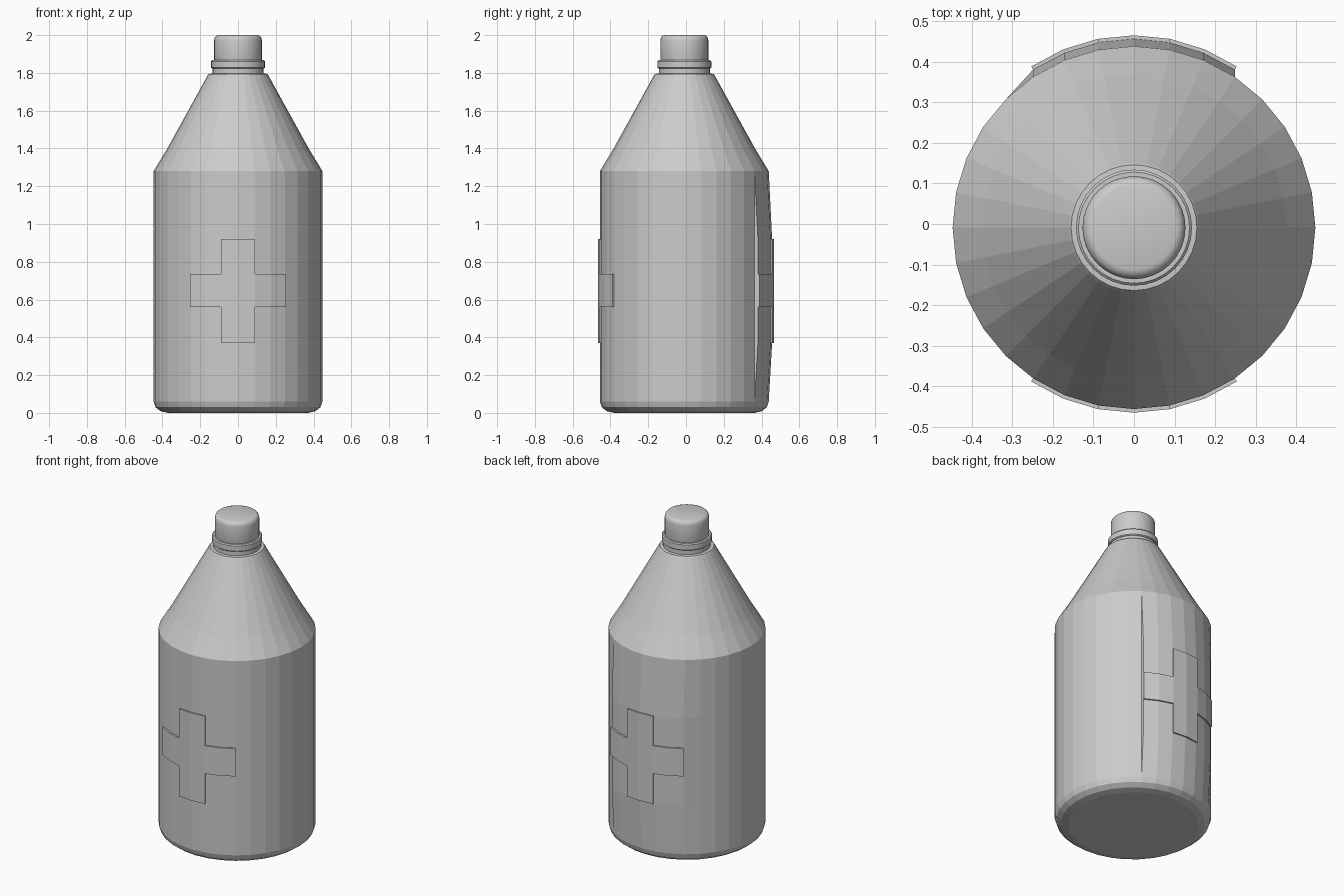
import bpy, bmesh, math

if "Cube" in bpy.data.objects:
    bpy.data.objects.remove(bpy.data.objects["Cube"])

N = 32          # sides
CY = -0.009     # axis offset in y
STEP = 0.009    # cross relief
PUSH = 0.018    # bulge of the back panel


def finish(bm, name):
    bmesh.ops.recalc_face_normals(bm, faces=bm.faces)
    me = bpy.data.meshes.new(name)
    bm.to_mesh(me)
    bm.free()
    ob = bpy.data.objects.new(name, me)
    bpy.context.collection.objects.link(ob)
    return ob


def lathe(name, profile, smooth=False):
    bm = bmesh.new()
    rings = []
    for r, z in profile:
        rings.append([bm.verts.new((r * math.cos(2 * math.pi * i / N),
                                    CY + r * math.sin(2 * math.pi * i / N), z)) for i in range(N)])
    for a, b in zip(rings, rings[1:]):
        for i in range(N):
            j = (i + 1) % N
            bm.faces.new((a[i], a[j], b[j], b[i]))
    bm.faces.new(rings[0])
    bm.faces.new(rings[-1])
    ob = finish(bm, name)
    if smooth:
        bpy.context.view_layer.objects.active = ob
        ob.select_set(True)
        bpy.ops.object.shade_smooth_by_angle(angle=math.radians(35))
        ob.select_set(False)
    return ob


# Bottle body: lathed grid with a bulged back panel and raised crosses
R = 0.447
profile = [(0.37, 0), (0.41, 0.009), (0.437, 0.03), (R, 0.06),
           (R, 0.37), (R, 0.56), (R, 0.735), (R, 0.92), (R, 1.28),
           (0.376, 1.397), (0.16, 1.788), (0.155, 1.795), (0.12, 1.797)]
BULGED = range(4, 8)
bm = bmesh.new()
cache = {}


def vert(i, row, pushed):
    i %= N
    pushed = pushed and row in BULGED
    key = (i, row, pushed)
    if key not in cache:
        r, z = profile[row]
        a = 2 * math.pi * i / N
        cache[key] = bm.verts.new((r * math.cos(a),
                                   CY + r * math.sin(a) + (PUSH if pushed else 0), z))
    return cache[key]


cross_faces = []
for row in range(len(profile) - 1):
    for i in range(N):
        left, right = 5 <= i <= 10, 5 <= i + 1 <= 11 and i != 4
        f = bm.faces.new((vert(i, row, left or i == 11), vert(i + 1, row, right),
                          vert(i + 1, row + 1, right), vert(i, row + 1, left or i == 11)))
        for c in (8, 24):
            arm = row == 5 and c - 3 <= i < c + 3
            post = row in (4, 5, 6) and c - 1 <= i < c + 1
            if arm or post:
                cross_faces.append(f)

# Narrow wall closing the stepped side of the back panel
for row in range(3, 8):
    loop = [vert(5, row, False), vert(5, row, True), vert(5, row + 1, True), vert(5, row + 1, False)]
    bm.faces.new(list(dict.fromkeys(loop)))
bm.faces.new([vert(i, 0, False) for i in range(N)])
bm.faces.new([vert(i, len(profile) - 1, False) for i in range(N)])
bmesh.ops.recalc_face_normals(bm, faces=bm.faces)

# Raised crosses, front and back
ext = bmesh.ops.extrude_face_region(bm, geom=cross_faces)
for v in ext["geom"]:
    if isinstance(v, bmesh.types.BMVert):
        d = math.hypot(v.co.x, v.co.y - CY)
        k = (d + STEP) / d
        v.co.x *= k
        v.co.y = CY + (v.co.y - CY) * k
old = [f for f in cross_faces if f.is_valid]
if old:
    bmesh.ops.delete(bm, geom=old, context='FACES')
finish(bm, "bottle_body")

# Neck, collar ring and screw cap
lathe("neck", [(0.135, 1.78), (0.135, 1.83)], True)
lathe("collar_ring", [(0.137, 1.823), (0.143, 1.828), (0.143, 1.861), (0.137, 1.867)], True)
lathe("cap", [(0.122, 1.85), (0.127, 1.868), (0.127, 1.972), (0.124, 1.986),
              (0.116, 1.996), (0.104, 2.0)], True)
